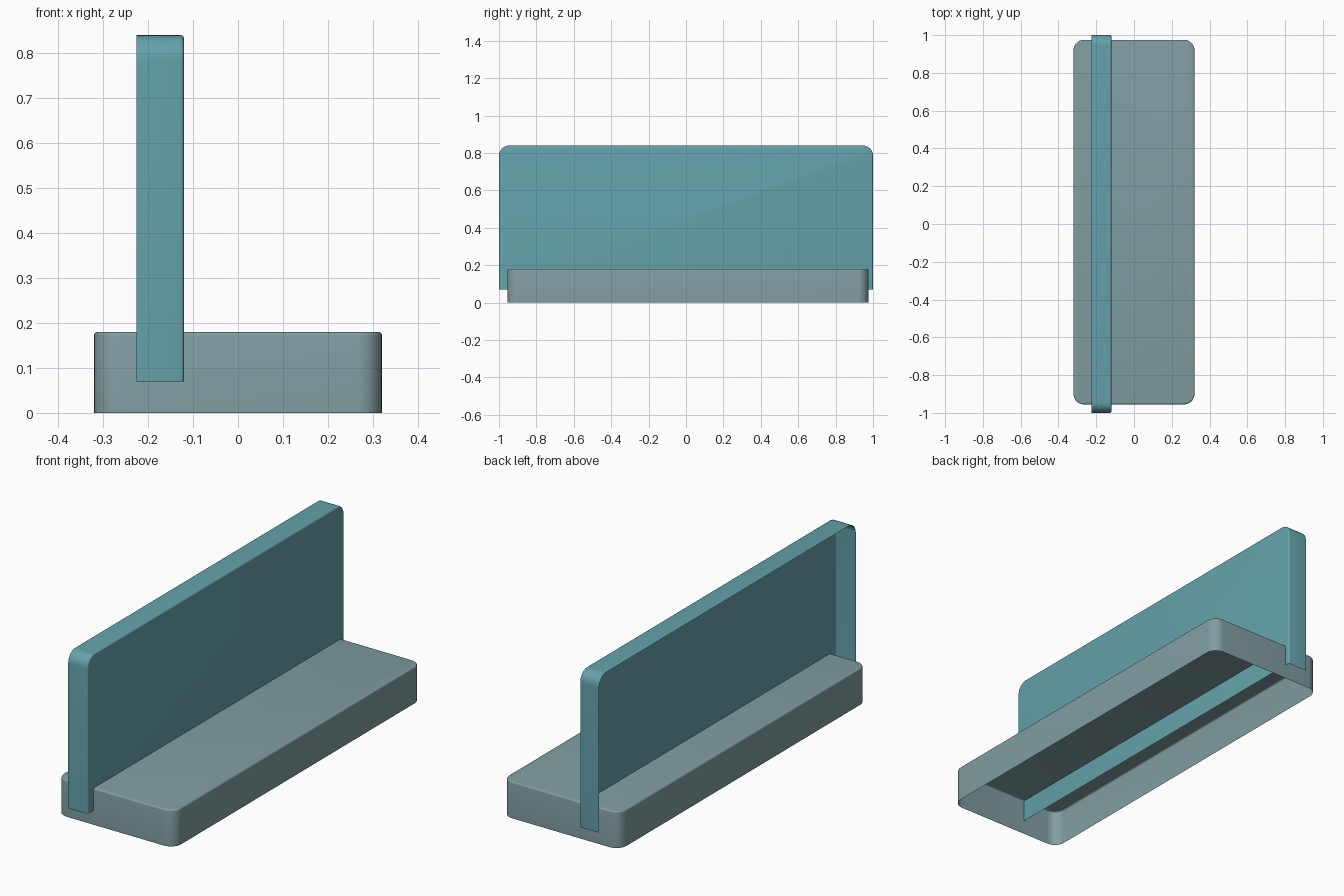
import bpy, bmesh
from math import sin, cos, pi

if "Cube" in bpy.data.objects:
    bpy.data.objects.remove(bpy.data.objects["Cube"])

RIM = 0.008   # tiny rounding where the walls meet the cap
R = 0.055     # large corner radius


def arc(cx, cy, r, start, n=8):
    """Quarter circle, counter-clockwise."""
    return [(cx + r * cos(start + pi / 2 * i / n), cy + r * sin(start + pi / 2 * i / n))
            for i in range(n + 1)]


def outline(u0, u1, v0, v1, inset, open_bottom):
    """Rounded rectangle; with open_bottom it is an arch with straight legs."""
    a, b, top = u0 + R, u1 - R, v1 - R
    r = R - inset
    upper = arc(b, top, r, 0) + arc(a, top, r, pi / 2)
    if open_bottom:
        return [(u1 - inset, v0)] + upper + [(u0 + inset, v0)]
    return upper + arc(a, v0 + R, r, pi) + arc(b, v0 + R, r, 1.5 * pi)


def shell(name, color, rect, w0, w1, place, open_bottom=False):
    """Thin-skinned tray: walls along w, soft rim and one cap at w1."""
    levels = [(0, w0)] + [(RIM * (1 - cos(t)), w1 - RIM + RIM * sin(t))
                          for t in [pi / 8 * k for k in range(5)]]
    bm = bmesh.new()
    rings = [[bm.verts.new(place(u, v, w)) for u, v in outline(*rect, inset, open_bottom)]
             for inset, w in levels]
    n = len(rings[0])
    for lo, hi in zip(rings, rings[1:]):
        for i in range(n - 1 if open_bottom else n):
            j = (i + 1) % n
            bm.faces.new((lo[i], lo[j], hi[j], hi[i]))
    bm.faces.new(rings[-1])
    mesh = bpy.data.meshes.new(name)
    bm.to_mesh(mesh)
    bm.free()
    obj = bpy.data.objects.new(name, mesh)
    bpy.context.collection.objects.link(obj)
    mat = bpy.data.materials.new(name + "_color")
    mat.diffuse_color = color
    mat.use_nodes = True
    mat.node_tree.nodes["Principled BSDF"].inputs["Base Color"].default_value = mat.diffuse_color
    mesh.materials.append(mat)
    bpy.ops.object.select_all(action='DESELECT')
    obj.select_set(True)
    bpy.context.view_layer.objects.active = obj
    bpy.ops.object.shade_smooth_by_angle(angle=pi / 6)
    return obj


# Seat: shallow tray, open underneath
shell("seat_base", (0.22, 0.34, 0.36, 1), (-0.32, 0.32, -0.955, 0.975), 0.0, 0.18,
      lambda u, v, w: (u, v, w))

# Backrest: upright tray facing +x, open at its back and bottom
shell("backrest", (0.13, 0.36, 0.41, 1), (-1.0, 1.0, 0.07, 0.84), -0.226, -0.12,
      lambda u, v, w: (w, u, v), open_bottom=True)
